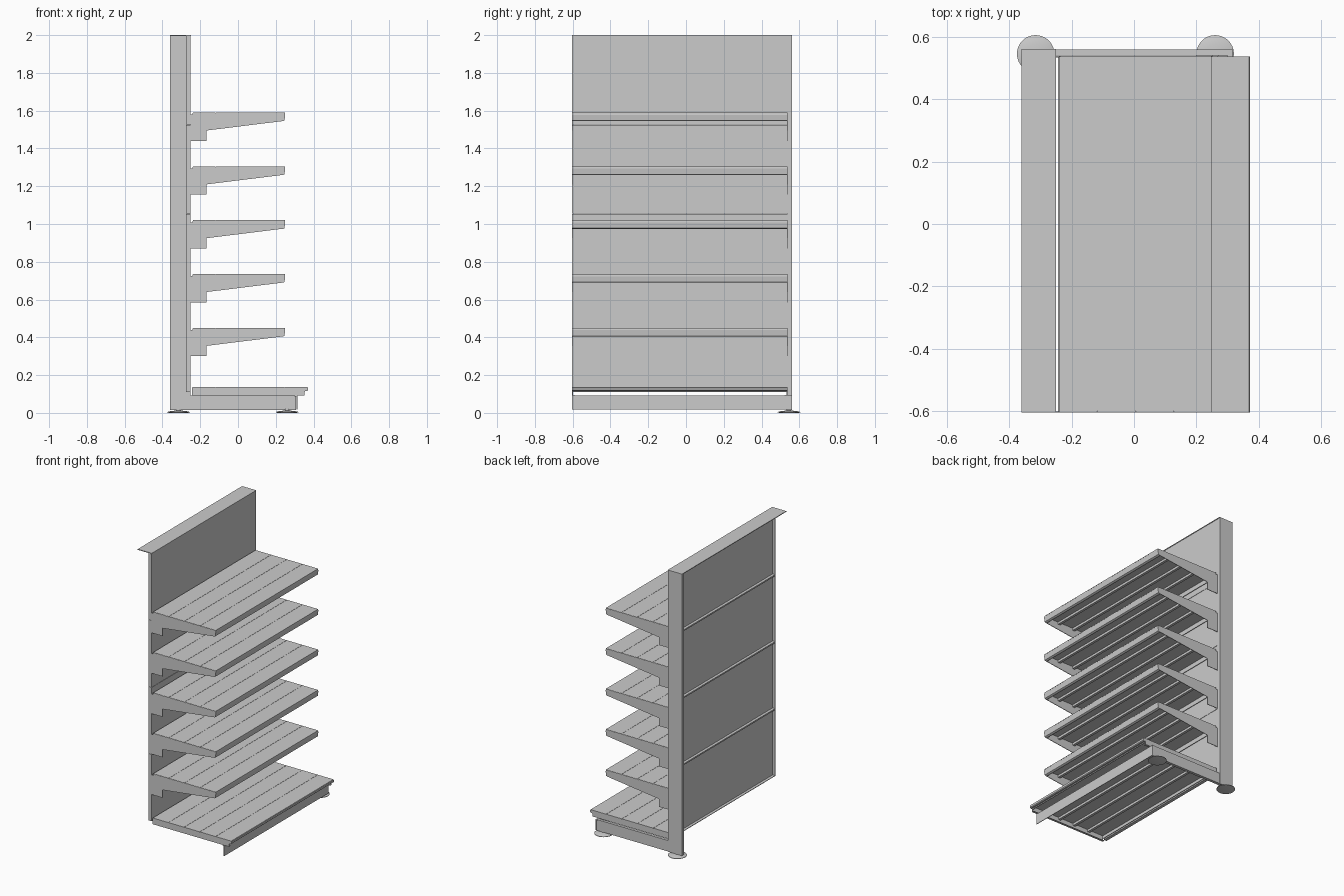
import bpy, bmesh, math

if "Cube" in bpy.data.objects:
    bpy.data.objects.remove(bpy.data.objects["Cube"])

Y0, Y1, YE = -0.603, 0.537, 0.56   # bay start, bay end, outer face of upright


def finish(bm, name):
    bmesh.ops.recalc_face_normals(bm, faces=bm.faces)
    me = bpy.data.meshes.new(name)
    bm.to_mesh(me)
    bm.free()
    ob = bpy.data.objects.new(name, me)
    bpy.context.collection.objects.link(ob)
    return ob


def prism(bm, pts, y0, y1):
    """Extrude an (x, z) outline along y."""
    a = [bm.verts.new((x, y0, z)) for x, z in pts]
    b = [bm.verts.new((x, y1, z)) for x, z in pts]
    n = len(pts)
    bm.faces.new(a)
    bm.faces.new(b[::-1])
    for i in range(n):
        j = (i + 1) % n
        bm.faces.new((a[i], b[i], b[j], a[j]))


def box(bm, x0, x1, y0, y1, z0, z1):
    prism(bm, [(x0, z0), (x1, z0), (x1, z1), (x0, z1)], y0, y1)


def box_obj(name, *d):
    bm = bmesh.new()
    box(bm, *d)
    return finish(bm, name)


def slats(bm, x0, count, z):
    """Row of pressed slats with a folded rib under every seam."""
    w = 0.1225
    for i in range(count):
        a = x0 + i * w
        box(bm, a + 0.0008, a + w - 0.0008, Y0, Y1, z - 0.004, z)
        if i:
            box(bm, a - 0.009, a + 0.009, Y0 + 0.004, Y1 - 0.004, z - 0.02, z - 0.003)


# Upright and thin top cap
box_obj("upright", -0.36, -0.252, Y1, YE, 0.015, 1.997)
box_obj("top_cap", -0.36, -0.25, Y0, YE, 1.995, 2.0)

# Back panels: shallow pans open to the rear
edges = [0.11, 0.582, 1.054, 1.526, 1.995]
for i in range(4):
    z0, z1 = edges[i] + 0.001, edges[i + 1] - 0.001
    bm = bmesh.new()
    t = 0.004
    box(bm, -0.256, -0.252, Y0, Y1, z0, z1)
    for a, b in ((z0, z0 + t), (z1 - t, z1)):
        box(bm, -0.275, -0.256, Y0, Y1, a, b)
    for a, b in ((Y0, Y0 + t), (Y1 - t, Y1)):
        box(bm, -0.275, -0.256, a, b, z0 + t, z1 - t)
    finish(bm, f"back_panel_{i + 1}")

# Five cantilever shelves with brackets at both ends
BRACKET = [(-0.252, -0.15), (-0.166, -0.15), (-0.166, -0.095), (0.238, -0.045),
           (0.246, -0.04), (0.25, -0.012), (0.247, -0.002), (-0.236, -0.002),
           (-0.236, -0.011), (-0.252, -0.011)]
LIP = [(0.244, 0), (0.248, 0), (0.25, -0.012), (0.246, -0.042), (0.238, -0.046),
       (0.228, -0.046), (0.228, -0.043), (0.238, -0.042), (0.243, -0.038)]
for i in range(5):
    z = 0.45 + 0.285 * i
    bm = bmesh.new()
    slats(bm, -0.24, 4, z)
    prism(bm, [(x, z + h) for x, h in LIP], Y0, Y1)
    box(bm, -0.24, -0.236, Y0, Y1, z - 0.035, z - 0.003)
    finish(bm, f"shelf_{i + 1}")
    for side, y in (("near", Y0 - 0.001), ("far", Y1 - 0.003)):
        bm = bmesh.new()
        prism(bm, [(x, z + h) for x, h in BRACKET], y, y + 0.004)
        finish(bm, f"shelf_{i + 1}_{side}_bracket")

# Deeper base shelf with rolled front lip and end flanges
bm = bmesh.new()
zb = 0.137
slats(bm, -0.243, 5, zb)
prism(bm, [(0.366, zb), (0.371, zb - 0.004), (0.371, 0.12), (0.366, 0.115), (0.356, 0.115),
           (0.352, 0.11), (0.348, 0.11), (0.352, 0.119), (0.365, 0.121), (0.366, zb - 0.004)],
      Y0, Y1)
box(bm, -0.243, -0.239, Y0, Y1, 0.112, zb - 0.003)
for y in (Y0, Y1 - 0.004):
    prism(bm, [(-0.243, 0.093), (0.352, 0.093), (0.352, 0.114), (0.368, 0.12),
               (0.368, zb - 0.003), (-0.243, zb - 0.003)], y, y + 0.004)
for y in (Y0, Y1 - 0.015):
    box(bm, -0.243, 0.352, y, y + 0.015, 0.093, 0.096)
finish(bm, "base_shelf")

# Base leg and kick plate
box_obj("base_leg", -0.36, 0.308, Y1 + 0.002, YE - 0.001, 0.016, 0.093)
bm = bmesh.new()
box(bm, 0.311, 0.315, Y0, YE, 0.017, 0.091)
box(bm, 0.3, 0.312, Y0, YE, 0.088, 0.091)
finish(bm, "kick_plate")

# Round levelling feet, lathed
FOOT = [(0.05, 0), (0.06, 0.002), (0.06, 0.005), (0.05, 0.008), (0.03, 0.011),
        (0.012, 0.012), (0.012, 0.02)]
for name, x in (("rear_foot", -0.315), ("front_foot", 0.26)):
    bm = bmesh.new()
    n = 32
    rings = [[bm.verts.new((x + r * math.cos(2 * math.pi * k / n),
                            0.545 + r * math.sin(2 * math.pi * k / n), z))
              for k in range(n)] for r, z in FOOT]
    for a, b in zip(rings, rings[1:]):
        for k in range(n):
            j = (k + 1) % n
            bm.faces.new((a[k], a[j], b[j], b[k]))
    bm.faces.new(rings[0][::-1])
    bm.faces.new(rings[-1])
    ob = finish(bm, name)
    bpy.ops.object.select_all(action='DESELECT')
    ob.select_set(True)
    bpy.context.view_layer.objects.active = ob
    bpy.ops.object.shade_smooth_by_angle()
